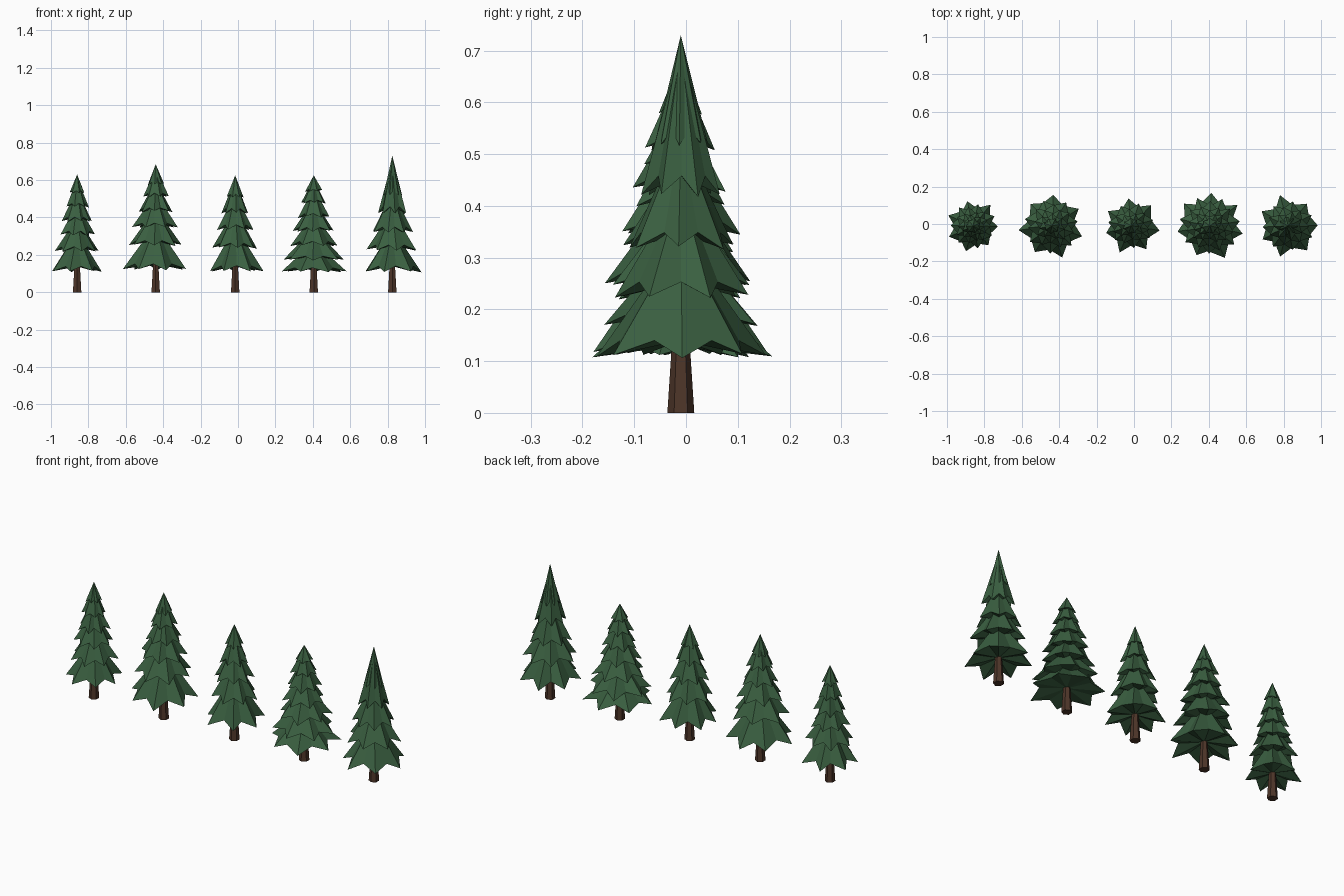
import bpy, math, random
from math import cos, sin, pi, radians

if "Cube" in bpy.data.objects:
    bpy.data.objects.remove(bpy.data.objects["Cube"])

random.seed(4)


def material(name, rgb):
    m = bpy.data.materials.new(name)
    m.diffuse_color = (*rgb, 1)
    m.use_nodes = True
    m.node_tree.nodes["Principled BSDF"].inputs["Base Color"].default_value = m.diffuse_color
    return m


GREEN = material("needles", (0.042, 0.115, 0.052))
BROWN = material("bark", (0.075, 0.036, 0.022))
POINTS = 7
CY = -0.01


def add_mesh(name, verts, faces, mat):
    me = bpy.data.meshes.new(name)
    me.from_pydata(verts, [], faces)
    me.materials.append(mat)
    ob = bpy.data.objects.new(name, me)
    bpy.context.collection.objects.link(ob)
    return ob


def tier(verts, faces, x, z, radius, apex, phase):
    """Star-shaped cone: long low tips alternate with short raised notches."""
    n = POINTS * 2
    b = len(verts)
    drop = (apex - z) * 0.13
    for i in range(n):
        a = phase + 2 * pi * i / n + random.uniform(-0.06, 0.06)
        tip = i % 2 == 0
        r = radius * (random.uniform(0.93, 1.05) if tip else random.uniform(0.68, 0.76))
        h = z + (random.uniform(-0.004, 0.006) if tip else drop)
        verts.append((x + r * cos(a), CY + r * sin(a), h))
    verts += [(x, CY, apex), (x, CY, z + drop)]
    for i in range(n):
        j = (i + 1) % n
        faces.append((b + i, b + j, b + n))
        faces.append((b + j, b + i, b + n + 1))


# x, height, base radius, top tier radius, phase in degrees, tip heights bottom to top
TREES = [
    (-0.86, 0.63, 0.140, 0.042, 0, (0.11, 0.22, 0.305, 0.38, 0.455, 0.53)),
    (-0.44, 0.685, 0.172, 0.045, 85, (0.12, 0.25, 0.345, 0.43, 0.51, 0.575)),
    (-0.015, 0.625, 0.148, 0.046, -8, (0.11, 0.235, 0.335, 0.425, 0.51)),
    (0.405, 0.625, 0.180, 0.046, -14, (0.11, 0.17, 0.25, 0.325, 0.40, 0.475, 0.54)),
    (0.825, 0.73, 0.165, 0.052, 0, (0.11, 0.225, 0.32, 0.42, 0.52)),
]

for k, (x, height, r0, r1, phase, levels) in enumerate(TREES, 1):
    # foliage: stacked tiers, each turned half a point from the one below
    verts, faces = [], []
    n = len(levels)
    for i, z in enumerate(levels):
        t = i / (n - 1)
        r = r0 + (r1 - r0) * t
        nxt = levels[i + 2] if i + 2 < n else height
        apex = height if i == n - 1 else min(height - 0.02, nxt + 0.02)
        tier(verts, faces, x, z, r, apex, radians(phase) + i * pi / POINTS)
    add_mesh(f"pine_foliage_{k}", verts, faces, GREEN)

    # trunk: tapered six-sided post
    tv = []
    for z, r in ((0, 0.026), (0.2, 0.013)):
        tv += [(x + r * cos(i * pi / 3 + pi / 6), CY + r * sin(i * pi / 3 + pi / 6), z)
               for i in range(6)]
    tf = [(i, (i + 1) % 6, (i + 1) % 6 + 6, i + 6) for i in range(6)]
    tf += [tuple(range(5, -1, -1)), tuple(range(6, 12))]
    add_mesh(f"pine_trunk_{k}", tv, tf, BROWN)
